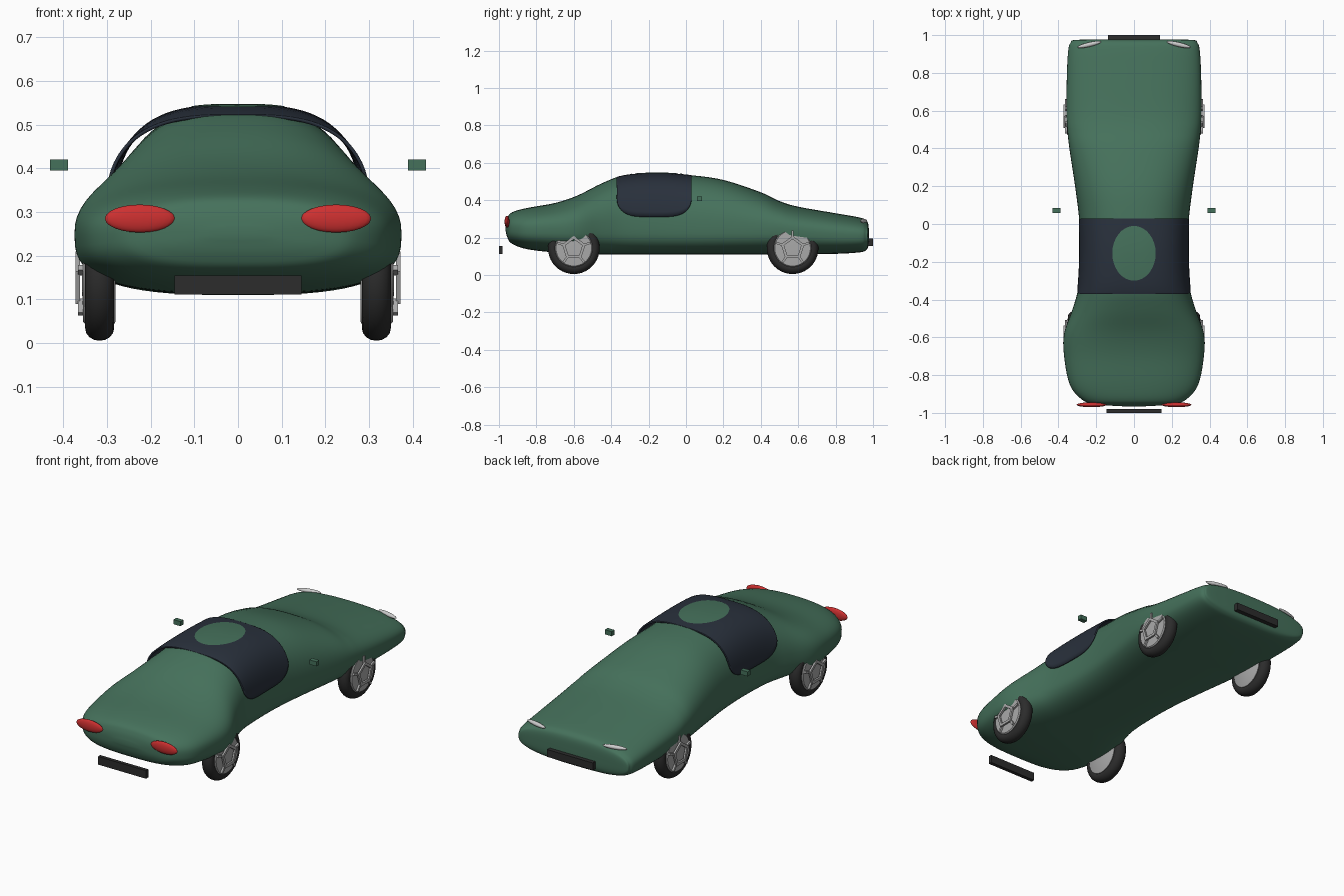
import bpy, bmesh
from math import sin, cos, pi, asin, radians
from mathutils import Vector, Matrix

if "Cube" in bpy.data.objects:
    bpy.data.objects.remove(bpy.data.objects["Cube"])


def material(name, rgb):
    m = bpy.data.materials.new(name)
    m.diffuse_color = (*rgb, 1)
    m.use_nodes = True
    m.node_tree.nodes["Principled BSDF"].inputs["Base Color"].default_value = m.diffuse_color
    return m


GREEN = material("green_paint", (0.06, 0.165, 0.105))
GLASS = material("dark_glass", (0.022, 0.03, 0.045))
BLACK = material("black_rubber", (0.025, 0.025, 0.025))
RED = material("red_lens", (0.62, 0.03, 0.03))
WHITE = material("white_lens", (0.8, 0.8, 0.78))
METAL = material("rim_metal", (0.4, 0.4, 0.4))


def finish(name, bm, mat, angle=40):
    bmesh.ops.recalc_face_normals(bm, faces=bm.faces)
    me = bpy.data.meshes.new(name)
    bm.to_mesh(me)
    bm.free()
    ob = bpy.data.objects.new(name, me)
    bpy.context.collection.objects.link(ob)
    me.materials.append(mat)
    bpy.context.view_layer.objects.active = ob
    bpy.ops.object.select_all(action='DESELECT')
    ob.select_set(True)
    bpy.ops.object.shade_smooth_by_angle(angle=radians(angle))
    return ob


def skin(bm, rows, closed):
    vs = [[bm.verts.new(p) for p in r] for r in rows]
    for a, b in zip(vs, vs[1:]):
        n = len(a)
        for i in range(n if closed else n - 1):
            j = (i + 1) % n
            bm.faces.new((a[i], a[j], b[j], b[i]))
    return vs


# Body stations: y, half width, bottom, top
STATIONS = [Vector(s) for s in (
    (-.965, .06, .24, .265), (-.955, .20, .20, .305), (-.93, .275, .167, .335),
    (-.85, .34, .138, .358), (-.7, .37, .12, .385), (-.58, .37, .113, .425),
    (-.45, .325, .11, .49), (-.33, .294, .11, .533), (-.15, .284, .11, .545),
    (.02, .29, .11, .534), (.2, .312, .11, .508), (.4, .342, .11, .442),
    (.5, .353, .11, .395), (.6, .358, .11, .365), (.8, .355, .113, .33),
    (.92, .348, .12, .309), (.96, .335, .13, .295), (.975, .30, .155, .27),
    (.978, .05, .20, .22))]


def dense_stations(steps=5):
    out = []
    pts = [STATIONS[0]] + STATIONS + [STATIONS[-1]]
    for a, b, c, d in zip(pts, pts[1:], pts[2:], pts[3:]):
        for k in range(steps):
            t = k / steps
            out.append(0.5 * (2 * b + (c - a) * t + (2 * a - 5 * b + 4 * c - d) * t * t
                              + (3 * b - a - 3 * c + d) * t ** 3))
    return out + [STATIONS[-1]]


DENSE = dense_stations()


def station_at(y):
    for a, b in zip(DENSE, DENSE[1:]):
        if a[0] <= y <= b[0]:
            return a.lerp(b, (y - a[0]) / max(b[0] - a[0], 1e-6))


def section_point(s, t, n_up=2.4, n_low=3.0):
    y, w, bot, top = s
    mid = min(.25, (bot + top) / 2)
    c, q = cos(t), sin(t)
    n = n_up if q >= 0 else n_low
    x = w * abs(c) ** (2 / n) * (1 if c >= 0 else -1)
    h = abs(q) ** (2 / n)
    return (x, y, mid + (top - mid) * h if q >= 0 else mid - (mid - bot) * h)


# Body shell
bm = bmesh.new()
rows = skin(bm, [[section_point(s, 2 * pi * i / 64) for i in range(64)] for s in DENSE], True)
bm.faces.new(rows[0])
bm.faces.new(rows[-1])
finish("body_shell", bm, GREEN, 60)

# Wraparound window band with rounded lower corners
bm = bmesh.new()
rows = []
for k in range(33):
    u = -cos(pi * k / 32)
    s = station_at(-.17 + .2 * u) + Vector((0, .003, 0, -.003))
    low = .31 + .10 * (1 - (1 - abs(u) ** 4) ** .5)
    t0 = asin(((low - .25) / (s[3] - .25)) ** 1.5)
    rows.append([section_point(s, t0 + (pi - 2 * t0) * i / 40, 3.0) for i in range(41)])
skin(bm, rows, False)
band = finish("window_band", bm, GLASS)
solid = band.modifiers.new("thickness", 'SOLIDIFY')
solid.thickness = .008
solid.offset = 0

# Oval roof panel showing through the window band
bm = bmesh.new()
rows = []
for r in (.01, .25, .5, .75, 1):
    ring = []
    for i in range(32):
        x, y = .115 * r * cos(2 * pi * i / 32), -.155 + .145 * r * sin(2 * pi * i / 32)
        s = station_at(y)
        z = .25 + (s[3] - .253) * (1 - (abs(x) / s[1]) ** 3) ** (1 / 3)
        ring.append((x, y, z + .006))
    rows.append(ring)
vs = skin(bm, rows, True)
bm.faces.new(vs[0])
finish("roof_panel", bm, GREEN)


def box(name, center, size, mat):
    bm = bmesh.new()
    bmesh.ops.create_cube(bm, size=1, matrix=Matrix.Translation(center) @ Matrix.Diagonal((*size, 1)))
    finish(name, bm, mat)


def lens(name, center, radii, turn, mat):
    bm = bmesh.new()
    bmesh.ops.create_uvsphere(bm, u_segments=24, v_segments=12, radius=1,
                              matrix=Matrix.Translation(center) @ Matrix.Rotation(turn, 4, 'Z')
                              @ Matrix.Diagonal((*radii, 1)))
    finish(name, bm, mat)


def lathe(name, profile, side, y, z, sides, mat, phase=0, closed=False):
    # profile of (x, radius) points spun about the axle
    bm = bmesh.new()
    rows = [[(side * x, y + r * cos(phase + 2 * pi * i / sides), z + r * sin(phase + 2 * pi * i / sides))
             for i in range(sides)] for x, r in profile]
    if closed:
        rows.append(rows[0])
    vs = skin(bm, rows, True)
    if not closed:
        bm.faces.new(vs[0])
        bm.faces.new(vs[-1])
    bmesh.ops.remove_doubles(bm, verts=bm.verts, dist=1e-5)
    return finish(name, bm, mat)


# Bumper plates
box("front_plate", (0, -.99, .133), (.29, .02, .044), BLACK)
box("rear_plate", (0, .988, .175), (.275, .024, .04), BLACK)

TIRE = [(.317 + .033 * cos(2 * pi * k / 16), .11 + .028 * sin(2 * pi * k / 16)) for k in range(16)]
RIM = [(.281, .095), (.284, .1), (.35, .1), (.355, .095), (.357, .03)]
PENTAGON = [(.362, .048), (.362, .066), (.372, .066), (.372, .048)]
for side, tag in ((-1, "left"), (1, "right")):
    lens("front_lamp_" + tag, (side * .225, -.957, .285), (.08, .013, .032), 0, RED)
    lens("rear_lamp_" + tag, (side * .237, .95, .289), (.065, .012, .011), side * radians(-13), WHITE)
    box("mirror_" + tag, (side * .41, .072, .408), (.042, .025, .025), GREEN)
    # Wheels: tyre, rim, pentagon trim and spokes
    for end, y in (("front", -.6), ("rear", .57)):
        label = f"{end}_{tag}"
        lathe("tire_" + label, TIRE, side, y, .143, 40, BLACK, 0, True)
        lathe("rim_" + label, RIM, side, y, .143, 40, METAL)
        lathe("trim_" + label, PENTAGON, side, y, .143, 5, METAL, radians(18), True)
        bm = bmesh.new()
        for k in range(5):
            m = (Matrix.Translation((side * .36, y, .143)) @ Matrix.Rotation(radians(18 + 72 * k), 4, 'X')
                 @ Matrix.Translation((0, .075, 0)) @ Matrix.Diagonal((.012, .04, .012, 1)))
            bmesh.ops.create_cube(bm, size=1, matrix=m)
        finish("spokes_" + label, bm, METAL)
